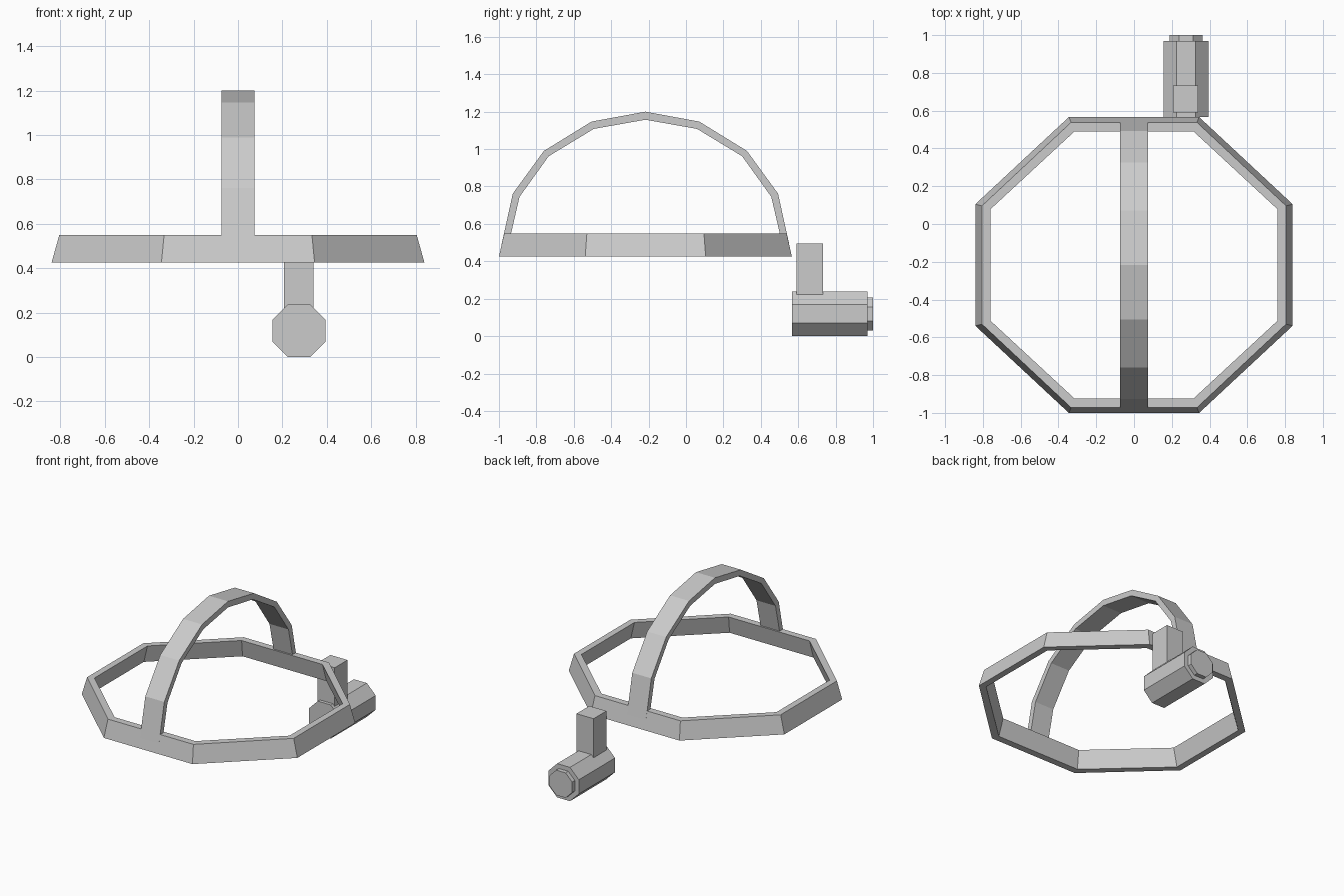
import bpy, bmesh, math

if "Cube" in bpy.data.objects:
    bpy.data.objects.remove(bpy.data.objects["Cube"])

grey = bpy.data.materials.new("plain grey")
grey.diffuse_color = (0.6, 0.6, 0.6, 1)
grey.use_nodes = True
grey.node_tree.nodes["Principled BSDF"].inputs["Base Color"].default_value = grey.diffuse_color


def loft(name, rings, closed=False):
    """Skin equal-length vertex rings; cap the ends or close the loop."""
    bm = bmesh.new()
    vs = [[bm.verts.new(p) for p in r] for r in rings]
    n = len(rings[0])
    pairs = list(zip(vs, vs[1:]))
    if closed:
        pairs.append((vs[-1], vs[0]))
    else:
        bm.faces.new(vs[0])
        bm.faces.new(vs[-1])
    for a, b in pairs:
        for i in range(n):
            j = (i + 1) % n
            bm.faces.new((a[i], a[j], b[j], b[i]))
    bmesh.ops.recalc_face_normals(bm, faces=bm.faces)
    me = bpy.data.meshes.new(name)
    bm.to_mesh(me)
    bm.free()
    me.materials.append(grey)
    ob = bpy.data.objects.new(name, me)
    bpy.context.collection.objects.link(ob)
    return ob


def octagon(cx, cy, hx, hy, fx, fy):
    """Eight corners: half sizes hx, hy with half flats fx, fy."""
    q = [(hx, fy), (fx, hy), (-fx, hy), (-hx, fy),
         (-hx, -fy), (-fx, -hy), (fx, -hy), (hx, -fy)]
    return [(cx + x, cy + y) for x, y in q]


# head band: eight-sided loop, leaning inward toward the top
def band_loop(hx, hy, fx, fy, z):
    return [(x, y, z) for x, y in octagon(0, -0.217, hx, hy, fx, fy)]


loft("head_band", [
    band_loop(0.84, 0.783, 0.345, 0.322, 0.425),
    band_loop(0.805, 0.755, 0.333, 0.313, 0.55),
    band_loop(0.76, 0.707, 0.315, 0.295, 0.55),
    band_loop(0.795, 0.735, 0.327, 0.304, 0.425)], closed=True)

# over-head strap: half profile (offset, height) mirrored about the crown
outer = [(0.769, 0.49), (0.709, 0.762), (0.543, 0.99), (0.288, 1.147)]
inner = [(0.732, 0.49), (0.673, 0.745), (0.517, 0.962), (0.276, 1.108)]


def arch(half, crown):
    pts = [(-d, z) for d, z in half] + [(0, crown)]
    return pts + [(d, z) for d, z in reversed(half)]


w = 0.074
loft("top_strap", [
    [(-w, a - 0.217, b), (w, a - 0.217, b), (w, c - 0.217, d), (-w, c - 0.217, d)]
    for (a, b), (c, d) in zip(arch(outer, 1.2), arch(inner, 1.157))])


# lamp body and lens: eight-sided prisms along y
def prism(name, h, f, y0, y1):
    loft(name, [[(x, y, z) for x, z in octagon(0.275, 0.119, h, h, f, f)]
                for y in (y0, y1)])


prism("lamp_body", 0.119, 0.05, 0.567, 0.97)
prism("lamp_lens", 0.088, 0.037, 0.96, 1.0)

# upright mount on the lamp
loft("lamp_mount", [[(0.207, 0.59, z), (0.34, 0.59, z), (0.34, 0.733, z), (0.207, 0.733, z)]
                    for z in (0.2, 0.495)])
